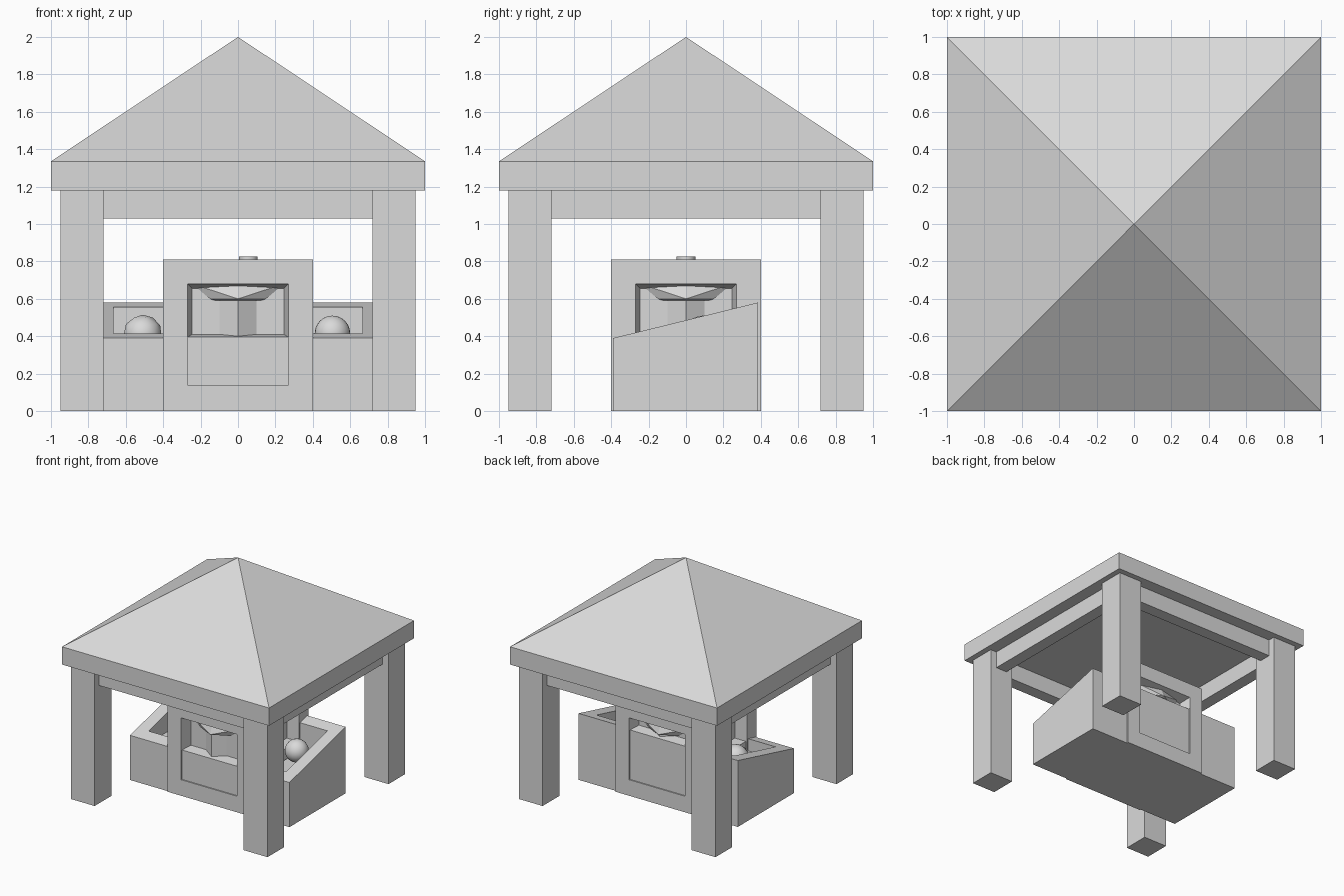
import bpy, bmesh
from math import pi
from mathutils import Vector, Matrix

cube = bpy.data.objects.get("Cube")
if cube:
    bpy.data.objects.remove(cube, do_unlink=True)

GREY = (0.7, 0.7, 0.7, 1)
grey = bpy.data.materials.new("plain_grey")
grey.use_nodes = True
grey.diffuse_color = GREY
grey.node_tree.nodes["Principled BSDF"].inputs["Base Color"].default_value = GREY


def finish(name, bm):
    """Turn a bmesh into a grey object."""
    bmesh.ops.recalc_face_normals(bm, faces=bm.faces)
    mesh = bpy.data.meshes.new(name)
    bm.to_mesh(mesh)
    bm.free()
    mesh.materials.append(grey)
    obj = bpy.data.objects.new(name, mesh)
    bpy.context.collection.objects.link(obj)
    return obj


def hull(name, points, turn=0):
    """Convex solid around points, turned about z."""
    bm = bmesh.new()
    rot = Matrix.Rotation(turn, 3, 'Z')
    for p in points:
        bm.verts.new(rot @ Vector(p))
    res = bmesh.ops.convex_hull(bm, input=bm.verts)
    spare = [v for v in res["geom_interior"] if isinstance(v, bmesh.types.BMVert)]
    bmesh.ops.delete(bm, geom=spare, context='VERTS')
    bmesh.ops.dissolve_limit(bm, angle_limit=0.001, verts=bm.verts, edges=bm.edges)
    return finish(name, bm)


def corners(x0, x1, y0, y1, z0, z1):
    return [(x, y, z) for x in (x0, x1) for y in (y0, y1) for z in (z0, z1)]


def box(name, *size, turn=0):
    return hull(name, corners(*size), turn)


def carve(target, cutter):
    """Subtract the cutter from the target and drop the cutter."""
    cutter.hide_render = True
    mod = target.modifiers.new("carve", 'BOOLEAN')
    mod.operation = 'DIFFERENCE'
    mod.solver = 'EXACT'
    mod.object = cutter
    bpy.context.view_layer.objects.active = target
    bpy.ops.object.modifier_apply(modifier=mod.name)
    bpy.data.objects.remove(cutter, do_unlink=True)


def smooth(obj):
    bpy.ops.object.select_all(action='DESELECT')
    obj.select_set(True)
    bpy.context.view_layer.objects.active = obj
    bpy.ops.object.shade_smooth_by_angle(angle=pi / 5)


# Roof: eaves slab and pyramid
EAVE = 1.335
box("roof_eaves", -1, 1, -1, 1, 1.18, EAVE)
hull("roof_pyramid", [(x, y, EAVE) for x in (-1, 1) for y in (-1, 1)] + [(0, 0, 2)])

# Corner posts and the beams between them
for i, side in enumerate(("front", "right", "back", "left")):
    turn = i * pi / 2
    box(f"post_{side}", 0.72, 0.95, -0.95, -0.72, 0, 1.18, turn=turn)
    box(f"beam_{side}", -0.72, 0.72, -0.89, -0.78, 1.03, 1.18, turn=turn)

# Central stand with a recessed window on each side
W, FACE, BACK = 0.27, -0.40, -0.30
stand = box("stand", -0.4, 0.4, FACE, -FACE, 0, 0.81)
for i, side in enumerate(("front", "right", "back", "left")):
    turn = i * pi / 2
    sill = 0.57 if side == "back" else 0.395
    niche = [(x, y, z) for y in (FACE - 0.02, FACE) for x in (-W, W) for z in (sill, 0.68)]
    niche += [(x, BACK, z) for x in (-0.245, 0.245) for z in (sill + 0.015, 0.655)]
    carve(stand, hull("niche_cutter", niche, turn))
    carve(stand, box("panel_cutter", -W, W, FACE - 0.02, FACE + 0.01,
                     0.14, sill + 0.003, turn=turn))

    # Pointed hood and column inside the window
    hood = []
    for half, edge, tip, z in ((0.245, 0.30, 0.355, 0.68),
                               (0.15, 0.31, 0.385, 0.60),
                               (0.12, 0.30, 0.36, 0.59)):
        hood += [(-half, -edge, z), (half, -edge, z), (0, -tip, z),
                 (-half, -0.28, z), (half, -0.28, z)]
    hull(f"hood_{side}", hood, turn)
    column = [(x, y, z) for z in (0.39, 0.60)
              for x, y in ((-0.1, -0.28), (-0.1, BACK), (0, -0.365), (0.1, BACK), (0.1, -0.28))]
    smooth(hull(f"column_{side}", column, turn))

# Small round cap on the stand
bm = bmesh.new()
bmesh.ops.create_cone(bm, cap_ends=True, segments=24, radius1=0.05, radius2=0.05,
                      depth=0.02, matrix=Matrix.Translation((0.055, 0, 0.815)))
smooth(finish("stand_cap", bm))

# Sloped display crates on both sides
for side, s in (("left", 1), ("right", -1)):
    shape = [(s * x, y, z) for x in (0.40, 0.77)
             for y, top in ((-0.39, 0.39), (0.385, 0.58)) for z in (0, top)]
    crate = hull(f"crate_{side}", shape)
    carve(crate, box("crate_cutter", s * 0.38, s * 0.665, -0.285, 0.285, 0.31, 0.75))

# A ball in each crate
bm = bmesh.new()
bmesh.ops.create_uvsphere(bm, u_segments=24, v_segments=12, radius=0.095,
                          matrix=Matrix.Translation((0.505, 0.09, 0.415)))
smooth(finish("ball_left", bm))
bm = bmesh.new()
bmesh.ops.create_icosphere(bm, subdivisions=2, radius=0.105,
                           matrix=Matrix.Translation((-0.51, 0.04, 0.41)))
smooth(finish("ball_right", bm))
